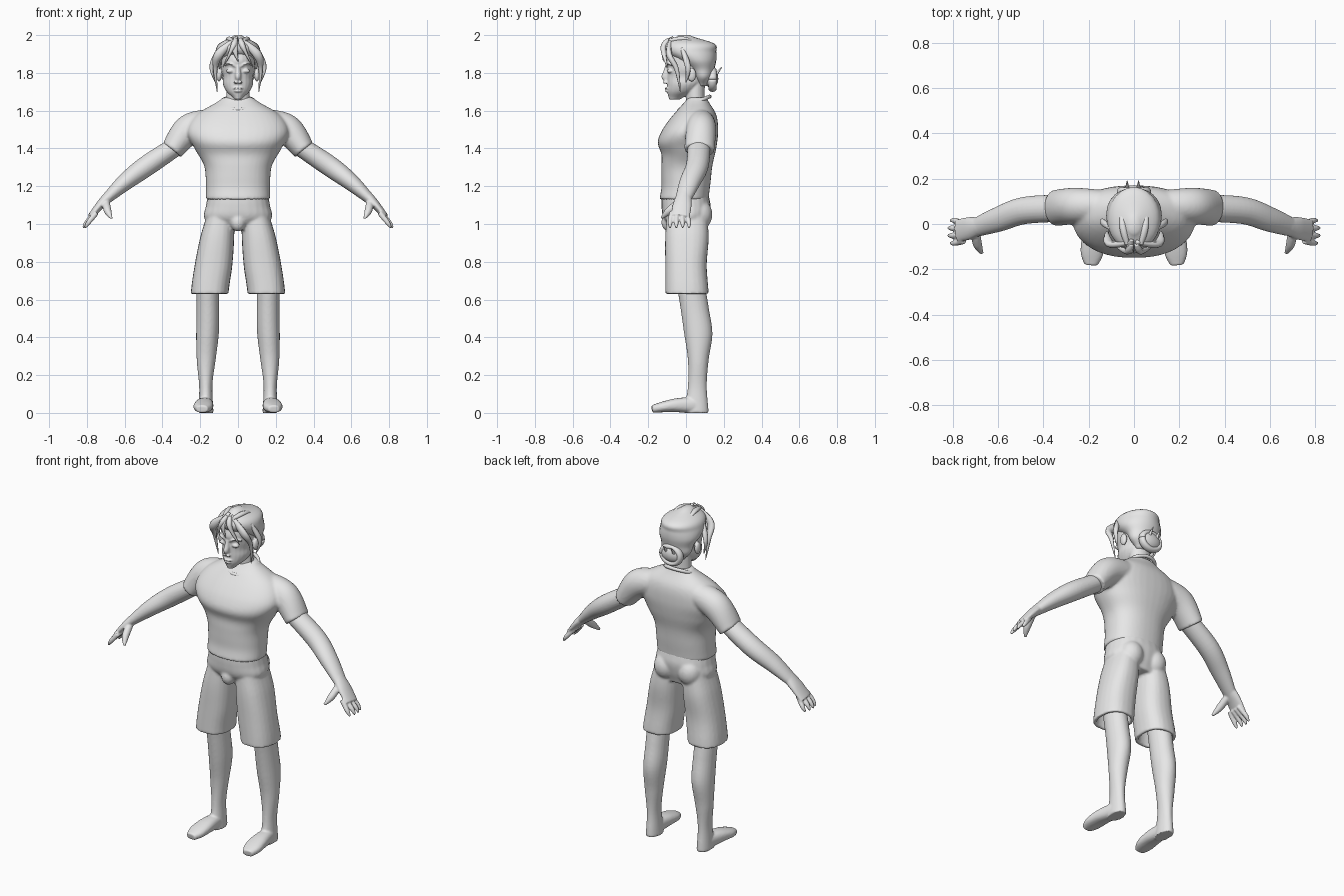
import bpy, bmesh, math
from mathutils import Vector, Matrix

cube = bpy.data.objects.get("Cube")
if cube:
    bpy.data.objects.remove(cube, do_unlink=True)

GREY = (.8, .8, .8, 1)
grey = bpy.data.materials.new("plain_grey")
grey.use_nodes = True
grey.diffuse_color = GREY
for node in grey.node_tree.nodes:
    if node.type == 'BSDF_PRINCIPLED':
        node.inputs["Base Color"].default_value = GREY

AXIS = {'X': Vector((1, 0, 0)), 'Y': Vector((0, 1, 0)), 'Z': Vector((0, 0, 1))}


def sample(values, t):
    """Smooth curve through evenly spaced numbers or vectors, t from start to end."""
    last = len(values) - 1
    i = max(0, min(int(t * last), last - 1))
    before, start, end, after = (values[max(0, min(k, last))] for k in range(i - 1, i + 3))
    f = t * last - i
    slope_in, slope_out = (end - before) / 2, (after - start) / 2
    blend = f * f * (3 - 2 * f)
    return (start + (end - start) * blend + slope_in * (f * (1 - f) ** 2)
            - slope_out * (f * f * (1 - f)))


def tube(bm, points, across, deep, ref='Y', flat=False, power=2, segs=24, rings=24):
    """Loft rounded rings along points; across is the half size along ref. Returns the first cap."""
    points = [Vector(p) for p in points]
    centres = [sample(points, i / rings) for i in range(rings + 1)]
    loops = []
    for i, centre in enumerate(centres):
        along = (centres[min(i + 1, rings)] - centres[max(i - 1, 0)]).normalized()
        t = AXIS['Z'] if flat else along
        u = (AXIS[ref] - t * AXIS[ref].dot(t)).normalized() * sample(across, i / rings)
        v = t.cross(u).normalized() * sample(deep, i / rings)
        loop = []
        for k in range(segs):
            angle = math.tau * k / segs
            c, s = math.cos(angle), math.sin(angle)
            c = math.copysign(abs(c) ** (2 / power), c)
            s = math.copysign(abs(s) ** (2 / power), s)
            loop.append(bm.verts.new(centre + u * c + v * s))
        loops.append(loop)
    for low, high in zip(loops, loops[1:]):
        for k in range(segs):
            j = (k + 1) % segs
            bm.faces.new((low[k], low[j], high[j], high[k]))
    bm.faces.new(loops[-1])
    return bm.faces.new(loops[0][::-1])


def slabs(bm, bottom, top, widths, fronts, backs, xs=(0,), **options):
    """Loft level rings upward; fronts and backs are distances from the middle plane."""
    steps = range(33)
    rows = [(sample(xs, i / 32), sample(fronts, i / 32), sample(backs, i / 32), i / 32) for i in steps]
    points = [(x, (back - front) / 2, bottom + (top - bottom) * t) for x, front, back, t in rows]
    depths = [(front + back) / 2 for x, front, back, t in rows]
    return tube(bm, points, depths, widths, flat=True, rings=32, **options)


def hoop(bm, centre, u, v, across, deep, ref):
    """Closed oval tube around centre."""
    turns = [math.tau * i / 32 for i in range(33)]
    points = [Vector(centre) + Vector(u) * math.cos(a) + Vector(v) * math.sin(a) for a in turns]
    tube(bm, points, (across,), (deep,), ref, segs=12, rings=32)


def ball(bm, centre, size):
    place = Matrix.Translation(centre) @ Matrix.Diagonal((*size, 1))
    bmesh.ops.create_uvsphere(bm, u_segments=24, v_segments=16, radius=1, matrix=place)


def mirror(bm):
    """Copy everything built so far to the other side."""
    copied = bmesh.ops.duplicate(bm, geom=bm.verts[:] + bm.edges[:] + bm.faces[:])["geom"]
    for item in copied:
        if isinstance(item, bmesh.types.BMVert):
            item.co.x *= -1


def finish(name, bm, voxel=None, smoothing=3):
    """Make the object; with a voxel size its pieces are blended into one skin."""
    bmesh.ops.recalc_face_normals(bm, faces=bm.faces[:])
    for face in bm.faces:
        face.smooth = True
    mesh = bpy.data.meshes.new(name)
    bm.to_mesh(mesh)
    bm.free()
    mesh.materials.append(grey)
    ob = bpy.data.objects.new(name, mesh)
    bpy.context.collection.objects.link(ob)
    if voxel:
        blend = ob.modifiers.new("blend", 'REMESH')
        blend.mode, blend.voxel_size, blend.use_smooth_shade = 'VOXEL', voxel, True
        relax = ob.modifiers.new("relax", 'SMOOTH')
        relax.factor, relax.iterations = .5, smoothing


# Shirt: sleeves, then torso
bm = bmesh.new()
tube(bm, [(.14, .08, 1.54), (.26, .08, 1.5), (.35, .07, 1.39)], (.07, .08, .08), (.07, .08, .06))
mirror(bm)
slabs(bm, 1.13, 1.67, widths=(.17, .17, .18, .23, .27, .22, .08),
      fronts=(.14, .13, .13, .13, .13, .15, .13, .09, .04, -.01),
      backs=(.12, .13, .14, .16, .17, .16, .11), power=2.3, segs=40)
finish("shirt", bm, voxel=.009)

# Collar, higher at the back
bm = bmesh.new()
hoop(bm, (0, .045, 1.64), (.09, 0, 0), (0, .08, .035), .01, .01, 'Z')
finish("collar", bm)

# Shorts: legs with open hems, seat, then hips
bm = bmesh.new()
hem = slabs(bm, .63, 1.08, widths=(.1, .1, .09, .07), fronts=(.11, .11, .11, .1),
            backs=(.12, .11, .12, .11), xs=(.15, .13, .11, .09), power=2.4)
bm.normal_update()
for thickness in (.02, .004):
    bmesh.ops.inset_region(bm, faces=[hem], thickness=thickness)
bmesh.ops.translate(bm, verts=hem.verts[:], vec=(0, 0, .1))
ball(bm, (.08, .07, 1.05), (.07, .07, .08))
mirror(bm)
slabs(bm, .97, 1.16, widths=(.13, .18, .17, .16), fronts=(.08, .12, .13, .13),
      backs=(.1, .12, .13, .12), power=2.3)
ball(bm, (0, -.09, 1.01), (.04, .04, .05))
finish("shorts", bm, voxel=.008)

# Arms, palms, fingers and thumbs
bm = bmesh.new()
tube(bm, [(.3, .07, 1.43), (.48, .06, 1.31), (.6, .02, 1.22), (.71, -.02, 1.12)],
     (.06, .06, .055, .04), (.05, .055, .045, .025))
tube(bm, [(.68, -.01, 1.15), (.73, -.02, 1.1), (.78, -.03, 1.04)], (.04, .05, .05), (.03, .016))
for i, reach in enumerate((.81, .82, .82, .81)):
    knuckle, tip = -.025 * i, .015 - .033 * i
    tube(bm, [(.75, knuckle, 1.06), (reach - .02, tip, 1.01), (reach, tip, .98)],
         (.014, .013, .006), (.015, .013, .006), segs=12)
tube(bm, [(.7, -.03, 1.12), (.69, -.09, 1.07), (.67, -.13, 1.03)], (.02, .02, .007), (.02, .02, .007), 'X')
mirror(bm)
finish("arms_and_hands", bm, voxel=.005)

# Legs, heels and bare feet
bm = bmesh.new()
slabs(bm, 0, .7, widths=(.04, .035, .05, .06, .06, .06), fronts=(.01, -.01, -.01, .01, .03, .05),
      backs=(.12, .11, .12, .14, .12, .1), xs=(.17, .17, .16, .16))
tube(bm, [(.17, .09, .04), (.18, -.06, .04), (.19, -.18, .02)], (.03, .04, .05, .05, .03),
     (.04, .04, .03, .02), 'X', power=2.4)
mirror(bm)
finish("legs_and_feet", bm, voxel=.006)

# Head: eyes, ears, nostrils and brows, then skull, nose, lips and neck
bm = bmesh.new()
ball(bm, (.04, -.085, 1.81), (.023, .015, .012))
ball(bm, (.1, .03, 1.79), (.014, .024, .036))
ball(bm, (.012, -.11, 1.75), (.01, .012, .008))
tube(bm, [(.014, -.1, 1.835), (.045, -.1, 1.85), (.075, -.07, 1.84)], (.007, .004), (.006, .004), segs=12)
mirror(bm)
slabs(bm, 1.66, 1.98, widths=(.02, .06, .08, .08, .09, .09, .09, .08, .03),
      fronts=(.09, .1, .1, .1, .1, .11, .1, .09, .03),
      backs=(-.03, .05, .09, .11, .12, .13, .13, .11, .05))
slabs(bm, 1.745, 1.84, widths=(.013, .016, .01), fronts=(.11, .13, .12, .11), backs=(-.08,))
ball(bm, (0, -.096, 1.718), (.028, .017, .006))
ball(bm, (0, -.095, 1.704), (.023, .017, .007))
tube(bm, [(0, .06, 1.58), (0, .05, 1.66), (0, .05, 1.75)], (.05,), (.065, .06))
finish("head_and_neck", bm, voxel=.0045, smoothing=2)

# Hair cap, lower at the nape than at the forehead
bm = bmesh.new()
slabs(bm, 1.73, 2, widths=(.05, .09, .1, .12, .12, .1, .02), fronts=(-.06, -.04, -.01, .05, .11, .11, .04),
      backs=(.11, .14, .15, .16, .16, .15, .02))
finish("hair_cap", bm)

# Tapered locks: side, fringe, ear and crown on both sides, then one in the middle
bm = bmesh.new()
for width, ref, path in (
        (.024, 'Y', [(.01, -.08, 1.98), (.1, -.09, 1.9), (.12, -.05, 1.82), (.11, -.03, 1.7)]),
        (.016, 'Y', [(.01, -.09, 1.98), (.03, -.12, 1.93), (.08, -.1, 1.83)]),
        (.014, 'Y', [(.1, -.02, 1.93), (.14, .01, 1.83), (.12, 0, 1.75)]),
        (.012, 'X', [(.03, -.09, 1.97), (.05, 0, 1.98), (.05, .11, 1.94)])):
    tube(bm, path, (.01, .016, .012, .002), (.01, width, width / 2, .002), ref, segs=8)
mirror(bm)
tube(bm, [(-.01, -.07, 1.99), (-.02, -.12, 1.94), (0, -.12, 1.86)], (.01, .018, .002), (.006, .008, .002),
     'X', segs=8)
finish("hair_locks", bm)

# Low bun with a wrapped strand and loose ends
bm = bmesh.new()
ball(bm, (0, .135, 1.77), (.07, .036, .05))
hoop(bm, (0, .14, 1.765), (.06, 0, 0), (0, 0, .05), .022, .016, 'Y')
for x in (-.03, .02):
    tube(bm, [(x, .14, 1.76), (x, .165, 1.8), (x, .19, 1.83)], (.014, .002), (.014, .002), 'X', segs=8)
finish("hair_bun", bm)
